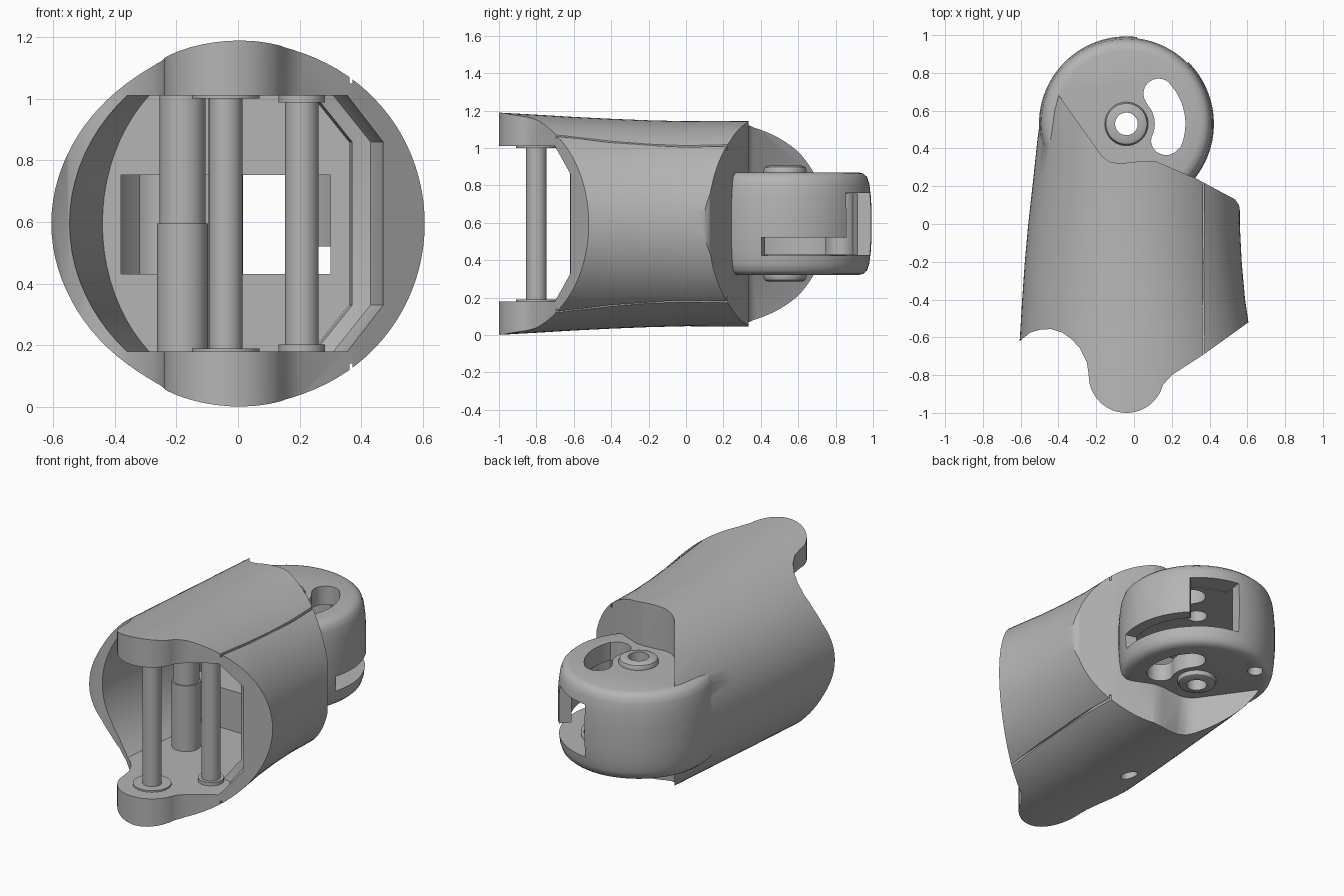
import bpy, bmesh
from math import sin, cos, radians

if "Cube" in bpy.data.objects:
    bpy.data.objects.remove(bpy.data.objects["Cube"], do_unlink=True)

grey = bpy.data.materials.new("plain grey")
grey.use_nodes = True
GREY = (0.46, 0.46, 0.46, 1)
grey.diffuse_color = GREY
grey.node_tree.nodes["Principled BSDF"].inputs["Base Color"].default_value = GREY

MID = 0.595                 # height of the centre line
PIVOT = (-0.04, 0.53)       # rear hinge axis
FRONT = (-0.04, -0.8)       # front hinge axis


def loft(name, rings):
    """Closed solid through rings of equal point count."""
    bm = bmesh.new()
    vs = [[bm.verts.new(p) for p in ring] for ring in rings]
    n = len(vs[0])
    for a, b in zip(vs, vs[1:]):
        for i in range(n):
            j = (i + 1) % n
            bm.faces.new((a[i], a[j], b[j], b[i]))
    bm.faces.new(vs[0])
    bm.faces.new(vs[-1])
    bmesh.ops.recalc_face_normals(bm, faces=bm.faces)
    me = bpy.data.meshes.new(name)
    bm.to_mesh(me)
    bm.free()
    me.materials.append(grey)
    ob = bpy.data.objects.new(name, me)
    bpy.context.collection.objects.link(ob)
    return ob


def arc(c, r, a0, a1, n):
    steps = [radians(a0 + (a1 - a0) * i / n) for i in range(n + 1)]
    return [(c[0] + r * cos(t), c[1] + r * sin(t)) for t in steps]


def prism(name, outline, z0, z1):
    return loft(name, [[(x, y, z) for x, y in outline] for z in (z0, z1)])


def lathe(name, c, profile, n=64):
    return loft(name, [[(x, y, z) for x, y in arc(c, r, 0, 360, n)[:-1]]
                       for r, z in profile])


def rod(name, c, r, z0, z1, n=40):
    return lathe(name, c, [(r, z0), (r, z1)], n)


def combine(target, op, tool):
    """Apply one boolean and discard the tool."""
    m = target.modifiers.new(op, "BOOLEAN")
    m.operation, m.solver, m.object = op, "EXACT", tool
    bpy.context.view_layer.objects.active = target
    bpy.ops.object.modifier_apply(modifier=m.name)
    bpy.data.objects.remove(tool, do_unlink=True)


def smooth(ob):
    bpy.ops.object.select_all(action="DESELECT")
    ob.select_set(True)
    bpy.context.view_layer.objects.active = ob
    bpy.ops.object.shade_smooth_by_angle(angle=radians(30))


# Rear hinge knuckle with rounded rims
half = [(0.39, 0.275), (0.418, 0.268), (0.438, 0.25), (0.45, 0.215),
        (0.458, 0.15), (0.463, 0.07)]
profile = [(r, MID - d) for r, d in half] + [(r, MID + d) for r, d in reversed(half)]
knuckle = lathe("knuckle", PIVOT, profile, 96)


# Rear window and side slot, cut while the knuckle is still a plain solid
def sector(a0, a1):
    return arc(PIVOT, 0.6, a0, a1, 12) + arc(PIVOT, 0.33, a1, a0, 12)


combine(knuckle, "DIFFERENCE", prism("window_cutter", sector(45, 83), 0.427, 0.758))
combine(knuckle, "DIFFERENCE", prism("slot_cutter", sector(-16, 46), 0.424, 0.52))

# Tapered outer shell: y, side edge -x, side edge +x, half height
stations = [(-1.05, -0.64, 0.67, 0.597), (-0.8, -0.622, 0.645, 0.583),
            (-0.6, -0.604, 0.618, 0.571), (-0.4, -0.592, 0.588, 0.561),
            (-0.2, -0.578, 0.57, 0.553), (0, -0.56, 0.56, 0.548),
            (0.25, -0.532, 0.56, 0.55), (0.45, -0.511, 0.56, 0.55),
            (0.6, -0.49, 0.56, 0.55), (0.7, -0.465, 0.56, 0.54),
            (0.9, -0.38, 0.56, 0.5)]
rings = []
for y, xl, xr, h in stations:
    c, a = (xl + xr) / 2, (xr - xl) / 2
    rings.append([(c + a * u, y, MID + h * v) for u, v in arc((0, 0), 1, 0, 360, 96)[:-1]])
body = loft("joint_body", rings)

# Plan outline: front ears, slanted front, rounded rear shoulder
outline = arc(FRONT, 0.2, 180, 345, 24)
outline += [(0.2, -0.8), (0.37, -0.69), (0.62, -0.51), (0.8, -0.4), (0.8, 0.03),
            (0.562, 0.06), (0.556, 0.1), (0.535, 0.13), (0.33, 0.24), (0.12, 0.33),
            (0.06, 0.335), (-0.08, 0.32), (-0.13, 0.33), (-0.17, 0.36), (-0.39, 0.67),
            (-0.52, 0.85), (-0.8, 0.85), (-0.8, -0.75), (-0.605, -0.62),
            (-0.55, -0.575), (-0.5, -0.56), (-0.44, -0.556), (-0.38, -0.575),
            (-0.33, -0.61), (-0.285, -0.66), (-0.25, -0.73)]
combine(body, "INTERSECT", prism("plan_cutter", outline, -0.2, 1.4))

# Front cavity: rounded on one side, chamfered and stepped on the other
rings = []
for y, left, right in ((-1.2, 0.6, 0.5), (-0.6, 0.55, 0.47), (-0.52, 0.54, 0.43),
                       (-0.5, 0.537, 0.37), (0.055, 0.44, 0.36)):
    section = [(-left * abs(u), MID + 0.55 * v) for u, v in arc((0, 0), 1, 131, 229, 20)]
    section += [(right - 0.12, 0.18), (right, 0.33), (right, 0.86), (right - 0.12, 1.01)]
    rings.append([(x, y, z) for x, z in section])
combine(body, "DIFFERENCE", loft("cavity_cutter", rings))

# Seams around the side panel, mirrored above and below
for s in (1, -1):
    seam = [[(x, y, MID + s * z) for x, z in
             ((0.362, d), (0.372, d), (0.372, 0.8), (0.362, 0.8))]
            for y, d in ((-0.8, 0.462), (0.3, 0.385))]
    combine(body, "DIFFERENCE", loft("seam_cutter", seam))

# Join knuckle and shell, with raised pivot rings
combine(body, "UNION", knuckle)
for s in (1, -1):
    ring = [(0.115, 0.2), (0.115, 0.285), (0.108, 0.302), (0.09, 0.31)]
    combine(body, "UNION", lathe("pivot_ring", PIVOT, [(r, MID + s * d) for r, d in ring]))

# Hollow inside the knuckle, joined to the cavity
combine(body, "DIFFERENCE", prism("hollow_cutter", arc(PIVOT, 0.39, 0, 360, 64)[:-1],
                                  0.43, 0.755))
passage = [(-0.38, 0.02), (0.3, 0.02), (0.3, 0.45), (-0.38, 0.45)]
combine(body, "DIFFERENCE", prism("passage_cutter", passage, 0.432, 0.753))

# Screw post in the knuckle
SCREW = (-0.24, 0.83)
combine(body, "UNION", rod("knuckle_post", SCREW, 0.085, 0.4, 0.79))
combine(body, "DIFFERENCE", rod("screw_cutter", SCREW, 0.045, 0.2, 0.58))

# Pivot bore and kidney opening through both plates
combine(body, "DIFFERENCE", rod("bore_cutter", PIVOT, 0.06, 0.1, 1.1))
kidney = arc(PIVOT, 0.312, -24, 40, 14)
kidney += arc((0.13, 0.69), 0.08, 50, 200, 12)
kidney += arc(PIVOT, 0.15, 40, -28, 12)
kidney += arc((0.17, 0.445), 0.08, 185, 325, 12)
combine(body, "DIFFERENCE", prism("kidney_cutter", kidney, 0.1, 1.1))

# Screw post inside the cavity, in two halves, bored from below
POST = (-0.18, -0.26)
combine(body, "UNION", rod("lower_post", POST, 0.083, 0.15, MID))
combine(body, "UNION", rod("upper_post", POST, 0.075, MID - 0.01, 1.04))
combine(body, "DIFFERENCE", rod("post_bore_cutter", POST, 0.05, -0.2, 0.5))
smooth(body)

# Front hinge pin and guide pin with end collars
for name, c, collar, t in (("hinge_pin", FRONT, 0.11, 0.01),
                           ("guide_pin", (0.207, -0.565), 0.075, 0.022)):
    pin = [(0.055, 0.17 + t + 0.01), (0.055, 1.02 - t - 0.01)]
    low = [(collar, 0.17), (collar, 0.18 + t)]
    high = [(collar, 1.01 - t), (collar, 1.02)]
    smooth(lathe(name, c, low + pin + high))
